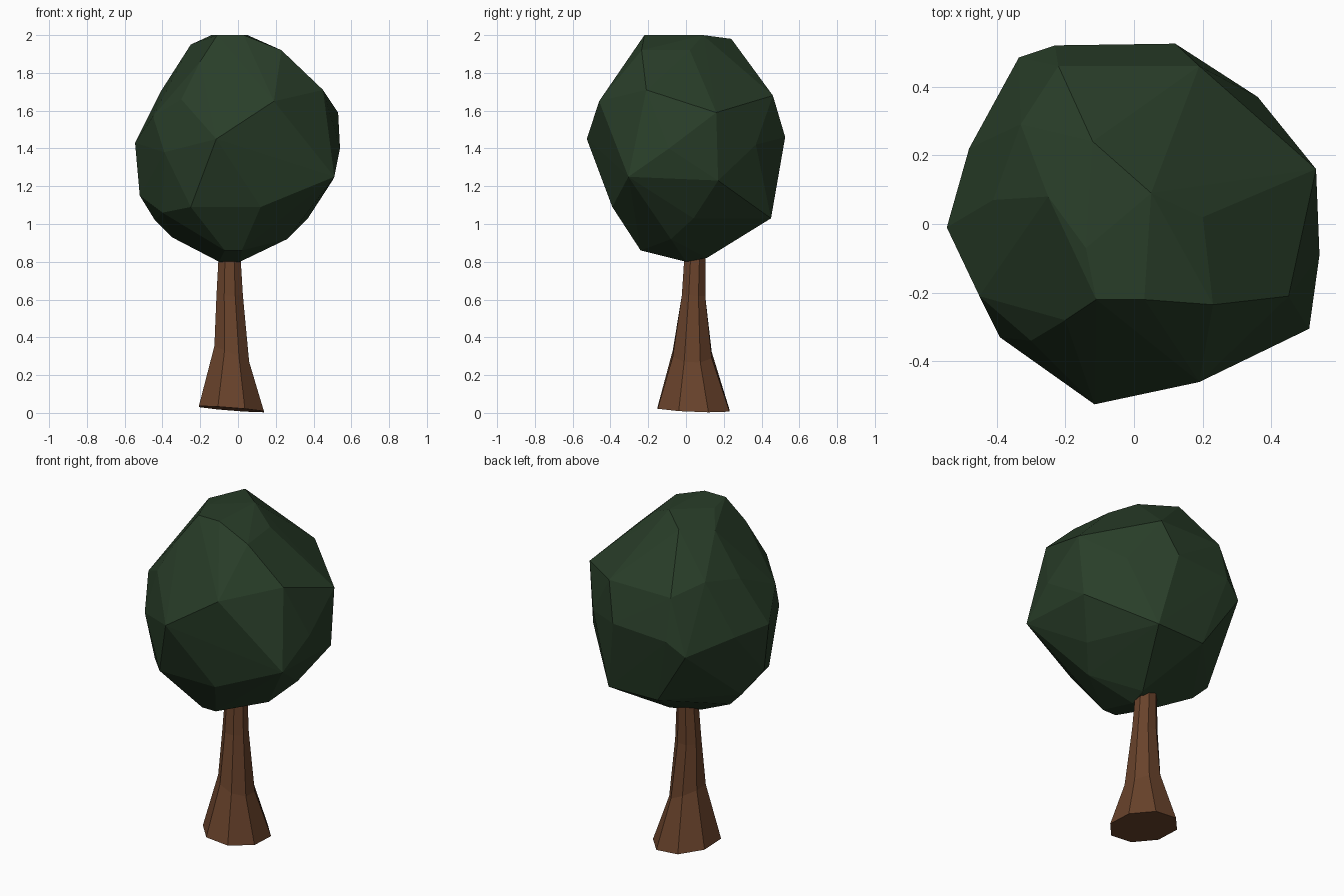
import bpy, bmesh, math

if "Cube" in bpy.data.objects:
    bpy.data.objects.remove(bpy.data.objects["Cube"])


def finish(bm, name, color):
    bmesh.ops.recalc_face_normals(bm, faces=bm.faces)
    mesh = bpy.data.meshes.new(name)
    bm.to_mesh(mesh)
    bm.free()
    mat = bpy.data.materials.new(name + "_colour")
    mat.diffuse_color = color
    mat.use_nodes = True
    mat.node_tree.nodes["Principled BSDF"].inputs["Base Color"].default_value = mat.diffuse_color
    mesh.materials.append(mat)
    obj = bpy.data.objects.new(name, mesh)
    bpy.context.collection.objects.link(obj)
    return obj


# Crown: faceted irregular ball, hull of a few corner points
crown = [
    # flat top
    (-.11, -.22, 2), (.03, -.22, 2), (.05, .09, 2), (-.14, -.07, 2),
    (.23, -.235, 1.92), (-.12, .24, 1.98), (-.25, .08, 1.95), (.2, .02, 1.92),
    # shoulder
    (-.2, -.28, 1.86), (-.3, -.34, 1.66), (.19, -.46, 1.65), (.45, -.21, 1.71),
    (.19, .46, 1.68), (-.22, .46, 1.68), (-.33, .29, 1.74), (-.41, .07, 1.70),
    # widest ring
    (-.115, -.525, 1.45), (.51, -.305, 1.25), (.54, -.09, 1.40), (.53, .16, 1.59),
    (.36, .37, 1.42), (.12, .525, 1.46), (-.23, .52, 1.44), (-.335, .485, 1.36),
    (-.48, .22, 1.42), (-.545, -.01, 1.43), (-.45, -.21, 1.57), (-.39, -.33, 1.38),
    # underside
    (.12, -.39, 1.09), (-.25, -.39, 1.09), (.50, .17, 1.23), (.37, .04, 1.03),
    (.2, .45, 1.03), (-.12, .44, 1.03), (-.4, -.22, 1.06), (-.52, 0, 1.15),
    (-.44, .1, 1.02), (-.35, .08, .93), (.26, -.08, .92),
    (-.07, -.24, .86), (.02, -.24, .86), (-.1, 0, .80), (.01, 0, .80), (.03, .11, .82),
]
bm = bmesh.new()
for p in crown:
    bm.verts.new(p)
hull = bmesh.ops.convex_hull(bm, input=bm.verts)
loose = {v for v in hull["geom_interior"] + hull["geom_unused"]
         if isinstance(v, bmesh.types.BMVert)}
bmesh.ops.delete(bm, geom=list(loose), context='VERTS')
finish(bm, "crown", (0.022, 0.048, 0.022, 1))

# Trunk: eight-sided flared column, leaning slightly
# ring: centre x, centre y, height, half width x, half width y, tilt along x
rings = [
    (-.035, .04, .020, .172, .19, -.08),
    (-.033, .033, .31, .092, .103, -.45),
    (-.044, .040, .62, .07, .062, 0),
    (-.045, .050, .88, .055, .055, 0),
]
N = 8
bm = bmesh.new()
loops = []
for cx, cy, z, rx, ry, tilt in rings:
    loop = []
    for i in range(N):
        a = math.tau * (i + .5) / N
        dx = rx * math.cos(a) / math.cos(math.pi / N)
        dy = ry * math.sin(a) / math.cos(math.pi / N)
        loop.append(bm.verts.new((cx + dx, cy + dy, max(0, z + tilt * dx - .04 * dy))))
    loops.append(loop)
for low, high in zip(loops, loops[1:]):
    for i in range(N):
        j = (i + 1) % N
        bm.faces.new((low[i], low[j], high[j], high[i]))
bm.faces.new(loops[0][::-1])
bm.faces.new(loops[-1])
finish(bm, "trunk", (0.14, 0.055, 0.024, 1))
